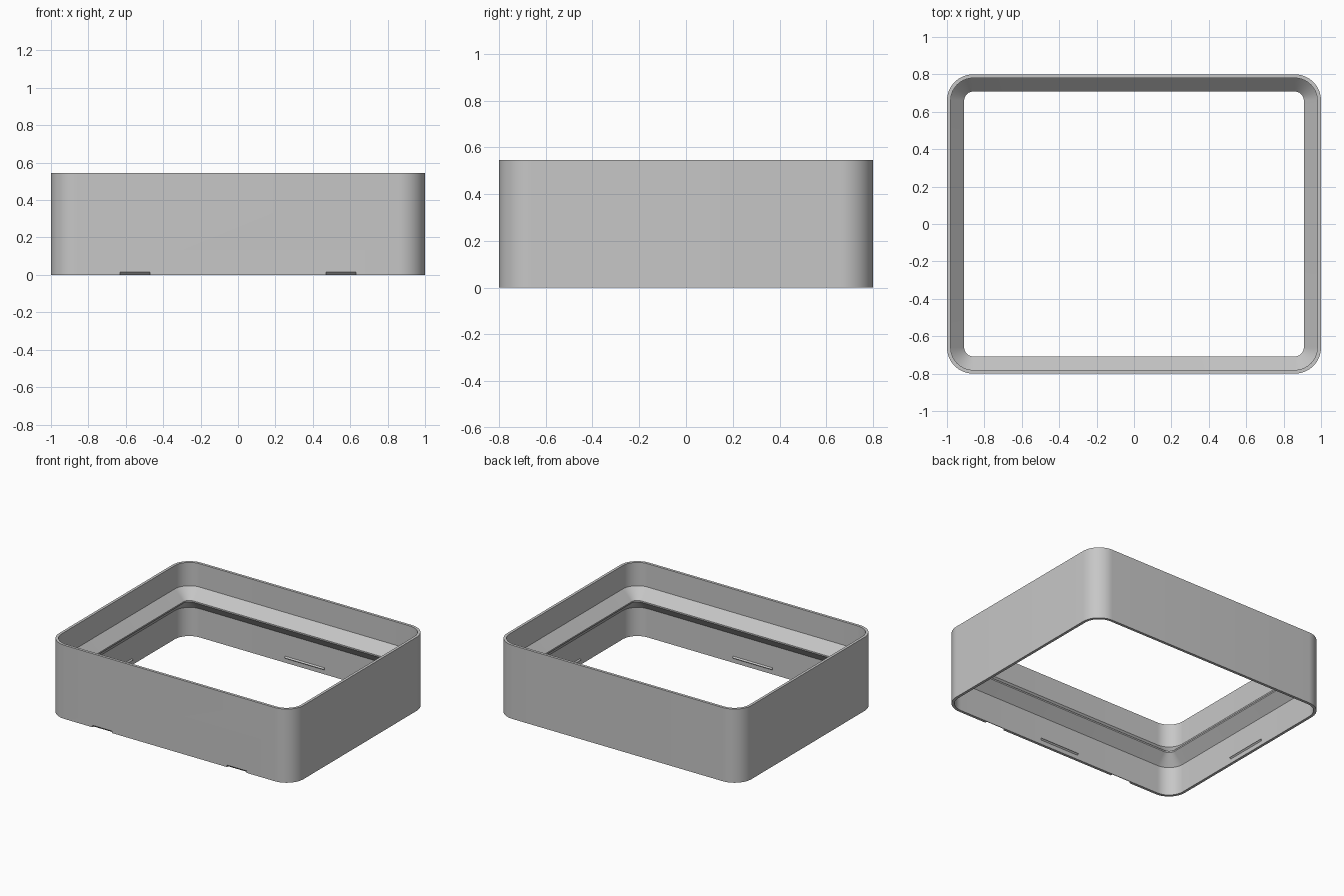
import bpy, bmesh, math
from mathutils import Matrix

HALF_X, HALF_Y, RADIUS, WALL = 1.0, 0.8, 0.14, 0.02
SEGMENTS = 14

if "Cube" in bpy.data.objects:
    bpy.data.objects.remove(bpy.data.objects["Cube"], do_unlink=True)

grey = bpy.data.materials.new("plain grey")
grey.use_nodes = True
colour = (0.57, 0.57, 0.57, 1)
grey.diffuse_color = colour
grey.node_tree.nodes["Principled BSDF"].inputs["Base Color"].default_value = colour


def make_object(name, bm):
    bmesh.ops.recalc_face_normals(bm, faces=bm.faces)
    mesh = bpy.data.meshes.new(name)
    bm.to_mesh(mesh)
    bm.free()
    mesh.materials.append(grey)
    obj = bpy.data.objects.new(name, mesh)
    bpy.context.collection.objects.link(obj)
    return obj


def prism(name, section, length, matrix):
    """Extrude a (y, z) section along x, then place it."""
    bm = bmesh.new()
    ends = [[bm.verts.new((x, y, z)) for y, z in section]
            for x in (-length / 2, length / 2)]
    for end in ends:
        bm.faces.new(end)
    n = len(section)
    for i in range(n):
        j = (i + 1) % n
        bm.faces.new((ends[0][i], ends[0][j], ends[1][j], ends[1][i]))
    bm.transform(matrix)
    return make_object(name, bm)


def rounded_ring(bm, inset, z):
    """Rounded rectangle, inset from the outer wall."""
    ring = []
    for corner, (sx, sy) in enumerate(((1, 1), (-1, 1), (-1, -1), (1, -1))):
        for k in range(SEGMENTS + 1):
            a = math.pi / 2 * (corner + k / SEGMENTS)
            r = RADIUS - inset
            ring.append(bm.verts.new((sx * (HALF_X - RADIUS) + r * math.cos(a),
                                      sy * (HALF_Y - RADIUS) + r * math.sin(a), z)))
    return ring


# Frame wall with a bevelled inner ledge
section = [(0, 0), (0, 0.545), (WALL, 0.545), (WALL, 0.372), (0.092, 0.297),
           (0.092, 0.287), (WALL, 0.212), (WALL, 0)]
bm = bmesh.new()
rings = [rounded_ring(bm, inset, z) for inset, z in section]
for a, b in zip(rings, rings[1:] + rings[:1]):
    for i in range(len(a)):
        j = (i + 1) % len(a)
        bm.faces.new((a[i], a[j], b[j], b[i]))
frame = make_object("frame", bm)

# Two sloped pry notches along the front bottom edge
wedge = [(-0.01, 0.025), (-0.01, -0.01), (0.025, -0.01)]
for x in (-0.55, 0.55):
    cutter = prism("notch_cutter", wedge, 0.16, Matrix.Translation((x, -HALF_Y, 0)))
    cutter.hide_render = True
    cut = frame.modifiers.new("notch", "BOOLEAN")
    cut.operation, cut.solver, cut.object = "DIFFERENCE", "EXACT", cutter
    bpy.context.view_layer.objects.active = frame
    bpy.ops.object.modifier_apply(modifier=cut.name)
    bpy.data.objects.remove(cutter, do_unlink=True)

bpy.ops.object.select_all(action="DESELECT")
frame.select_set(True)
bpy.context.view_layer.objects.active = frame
bpy.ops.object.shade_smooth_by_angle(angle=math.radians(30))

# Small snap ridge in the middle of each inner wall
ridge = [(-0.002, 0.03), (0.01, 0.04), (-0.002, 0.05)]
sides = (("front", HALF_Y), ("left", HALF_X), ("back", HALF_Y), ("right", HALF_X))
for turn, (side, half) in enumerate(sides):
    place = (Matrix.Rotation(turn * math.pi / 2, 4, "Z")
             @ Matrix.Translation((0, WALL - half, 0)))
    prism(side + "_snap_ridge", ridge, 0.32, place)
